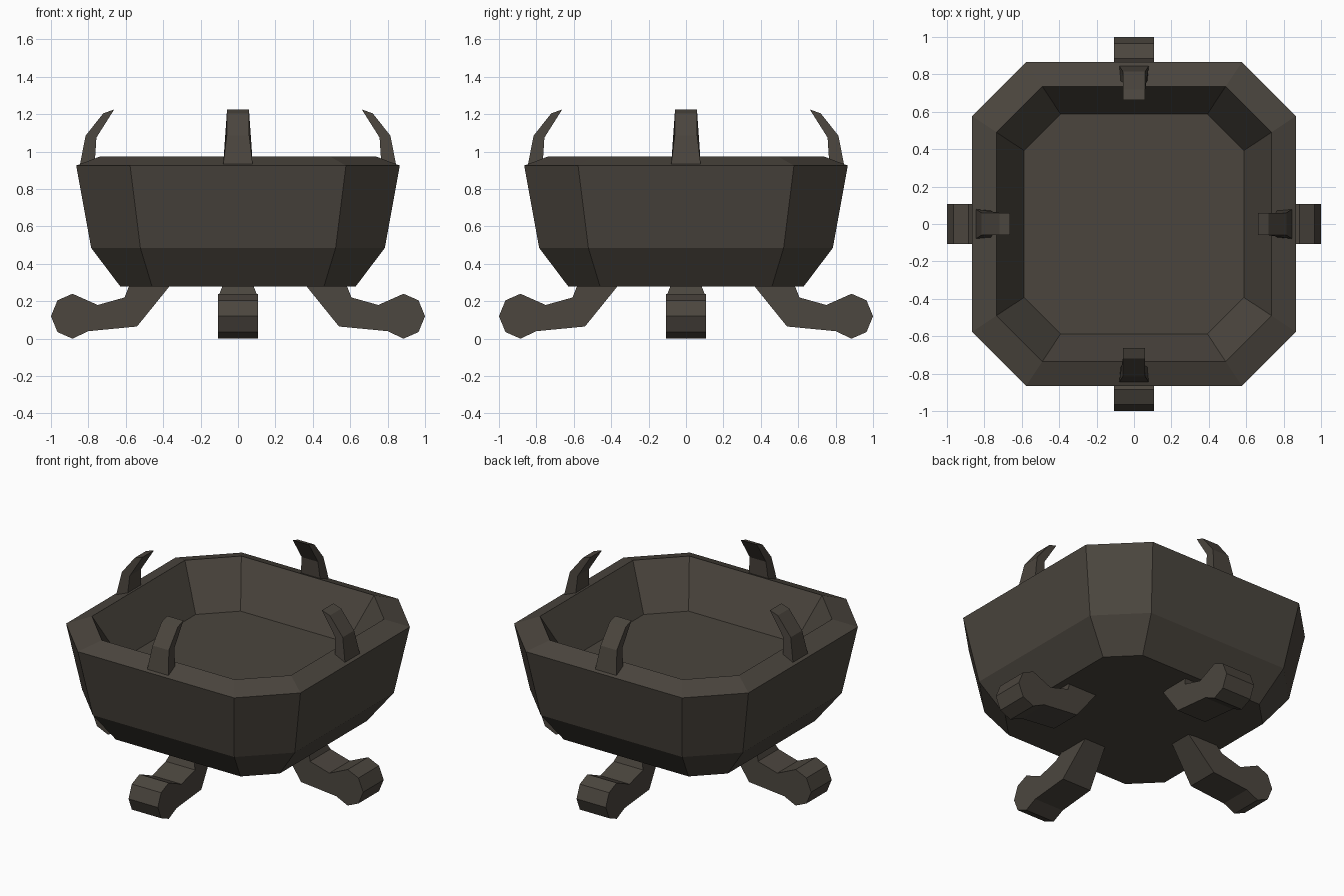
import bpy, bmesh
from math import pi
from mathutils import Matrix

cube = bpy.data.objects.get("Cube")
if cube:
    bpy.data.objects.remove(cube, do_unlink=True)

stone = bpy.data.materials.new("dark_stone")
stone.use_nodes = True
colour = (0.070, 0.060, 0.048, 1)
stone.diffuse_color = colour
stone.node_tree.nodes["Principled BSDF"].inputs["Base Color"].default_value = colour


def finish(name, bm, turn=0):
    """Turn a finished part about z and add it to the scene, flat shaded."""
    bmesh.ops.recalc_face_normals(bm, faces=bm.faces)
    bm.transform(Matrix.Rotation(turn, 4, 'Z'))
    mesh = bpy.data.meshes.new(name)
    bm.to_mesh(mesh)
    bm.free()
    mesh.materials.append(stone)
    obj = bpy.data.objects.new(name, mesh)
    bpy.context.collection.objects.link(obj)


def slab(name, profile, turn):
    """Side profile of (radius, height, half width), spanned across y."""
    bm = bmesh.new()
    left = [bm.verts.new((r, w, z)) for r, z, w in profile]
    right = [bm.verts.new((r, -w, z)) for r, z, w in profile]
    bm.faces.new(left)
    bm.faces.new(right[::-1])
    n = len(profile)
    for i in range(n):
        j = (i + 1) % n
        bm.faces.new((left[i], right[i], right[j], left[j]))
    finish(name, bm, turn)


# Bowl: chamfered square rings as (half side, half flat edge, height)
rings = [(0.63, 0.46, 0.28), (0.785, 0.522, 0.485), (0.865, 0.577, 0.925),
         (0.735, 0.49, 0.975), (0.587, 0.392, 0.69)]
bm = bmesh.new()
loops = []
for a, b, z in rings:
    corners = [(a, -b), (a, b), (b, a), (-b, a), (-a, b), (-a, -b), (-b, -a), (b, -a)]
    loops.append([bm.verts.new((x, y, z)) for x, y in corners])
for low, high in zip(loops, loops[1:]):
    for i in range(8):
        j = (i + 1) % 8
        bm.faces.new((low[i], low[j], high[j], high[i]))
bm.faces.new(loops[0])
bm.faces.new(loops[-1])
finish("bowl", bm)

# Foot with a rounded toe, and a hooked claw on the rim above it
w = 0.108
foot = [(0.35, 0.30, 0.075), (0.54, 0.065, w), (0.80, 0.04, w), (0.885, 0.0, w),
        (0.965, 0.035, w), (1.0, 0.12, w), (0.965, 0.205, w), (0.885, 0.24, w),
        (0.75, 0.18, w), (0.607, 0.22, w), (0.575, 0.30, 0.075)]
claw = [(0.847, 0.92, 0.08), (0.815, 1.085, 0.06), (0.72, 1.205, 0.06),
        (0.662, 1.225, 0.06), (0.757, 1.075, 0.06), (0.767, 0.92, 0.075)]

for side, turn in (("left", 0), ("back", pi / 2), ("right", pi), ("front", -pi / 2)):
    slab(side + "_foot", foot, turn)
    slab(side + "_claw", claw, turn)
